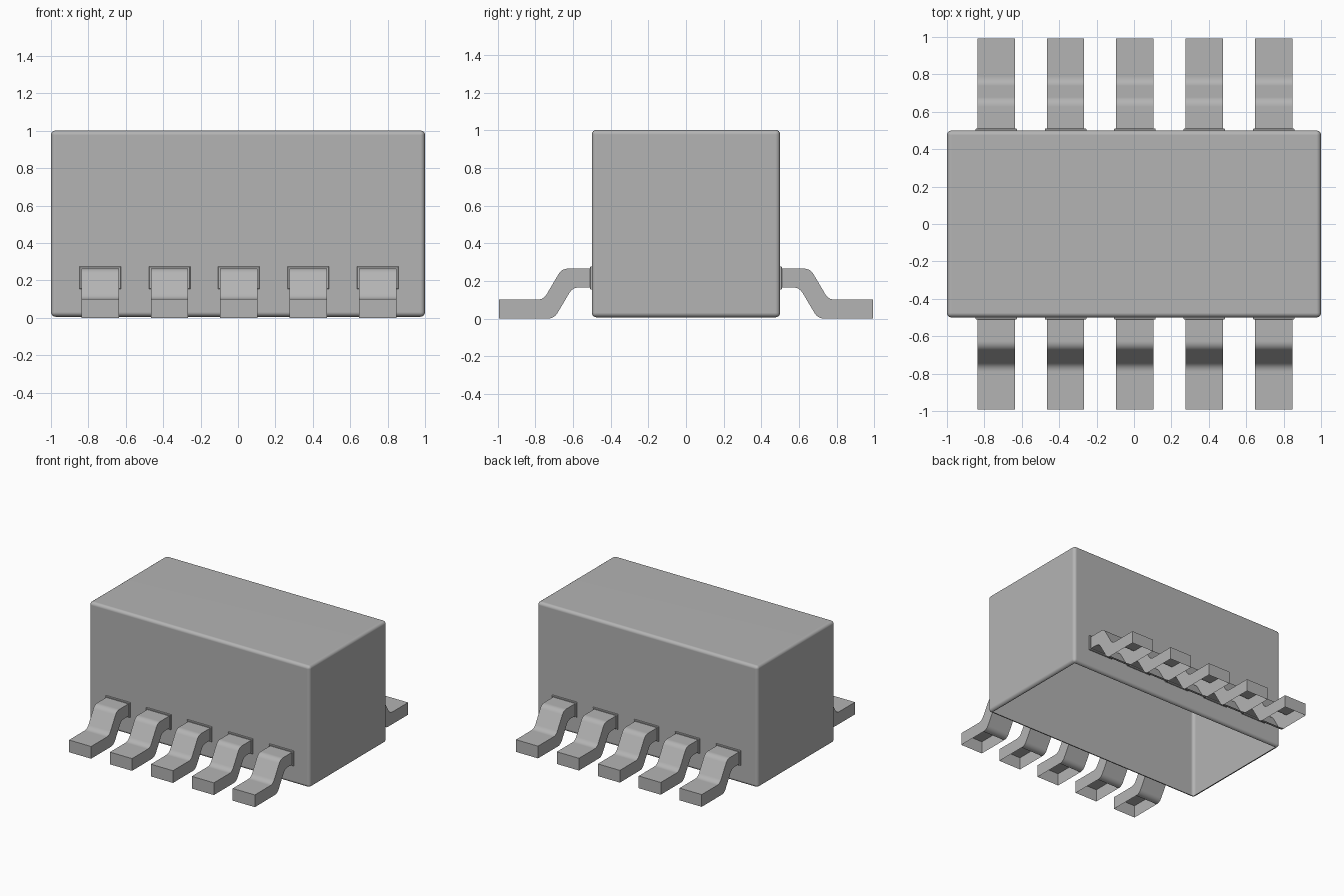
import bpy, bmesh, math
from mathutils import Vector

if "Cube" in bpy.data.objects:
    bpy.data.objects.remove(bpy.data.objects["Cube"])

# Mid grey shared by every part
grey = bpy.data.materials.new("grey")
grey.diffuse_color = (0.455, 0.455, 0.455, 1)
grey.use_nodes = True
grey.node_tree.nodes["Principled BSDF"].inputs["Base Color"].default_value = grey.diffuse_color


def finish(bm, name):
    bmesh.ops.recalc_face_normals(bm, faces=bm.faces)
    # flat undersides are open on both the body and the feet
    under = [f for f in bm.faces if f.normal.z < -0.999 and f.calc_center_median().z < 0.02]
    bmesh.ops.delete(bm, geom=under, context='FACES')
    mesh = bpy.data.meshes.new(name)
    bm.to_mesh(mesh)
    bm.free()
    mesh.materials.append(grey)
    obj = bpy.data.objects.new(name, mesh)
    bpy.context.collection.objects.link(obj)
    bpy.ops.object.select_all(action='DESELECT')
    obj.select_set(True)
    bpy.context.view_layer.objects.active = obj
    bpy.ops.object.shade_smooth_by_angle(angle=math.radians(35))
    # large flat faces keep an even tone
    mod = obj.modifiers.new("even_shading", 'WEIGHTED_NORMAL')
    mod.keep_sharp = True
    return obj


def rounded(points, trim, steps=5):
    """Polyline with its inner corners rounded."""
    pts = [Vector(p) for p in points]
    out = [pts[0]]
    for a, b, c in zip(pts, pts[1:], pts[2:]):
        p = b + (a - b).normalized() * trim
        q = b + (c - b).normalized() * trim
        for i in range(steps + 1):
            t = i / steps
            out.append(p * (1 - t) ** 2 + b * 2 * t * (1 - t) + q * t * t)
    return out + [pts[-1]]


# Body: softly bevelled block
bm = bmesh.new()
bmesh.ops.create_cube(bm, size=1)
for v in bm.verts:
    v.co = (v.co.x * 2, v.co.y, 0.504 + v.co.z * 0.996)
bmesh.ops.bevel(bm, geom=bm.edges[:], offset=0.025, segments=4, profile=0.5, affect='EDGES')
finish(bm, "body")

# Lead: rectangular sections lofted along a gull-wing bend, (y, z) pairs
top = rounded([(0.51, 0.265), (0.66, 0.265), (0.757, 0.10), (0.992, 0.10)], 0.034)
bottom = rounded([(0.51, 0.165), (0.602, 0.165), (0.70, 0.0), (0.992, 0.0)], 0.034)
# small raised lip where the lead meets the body, then the lead itself
sections = [(0.1 + g, (y, 0.265 + g), (y, 0.165 - g))
            for y, g in ((0.5, 0.011), (0.507, 0.011), (0.51, 0.008))]
sections += [(0.1, t, b) for t, b in zip(top, bottom)]

bm = bmesh.new()
rings = []
for w, t, b in sections:
    rings.append([bm.verts.new(c) for c in
                  ((-w, t[0], t[1]), (w, t[0], t[1]), (w, b[0], b[1]), (-w, b[0], b[1]))])
for r, s in zip(rings, rings[1:]):
    for i in range(4):
        j = (i + 1) % 4
        bm.faces.new((r[i], r[j], s[j], s[i]))
bm.faces.new(rings[-1])
lead = finish(bm, "lead_back_1")

# Five leads per side, front row turned half round
for side, turn in (("back", 0), ("front", math.pi)):
    for i in range(5):
        obj = lead
        if (side, i) != ("back", 0):
            obj = lead.copy()
            obj.name = f"lead_{side}_{i + 1}"
            bpy.context.collection.objects.link(obj)
        obj.location.x = 0.005 + (i - 2) * 0.371
        obj.rotation_euler.z = turn
